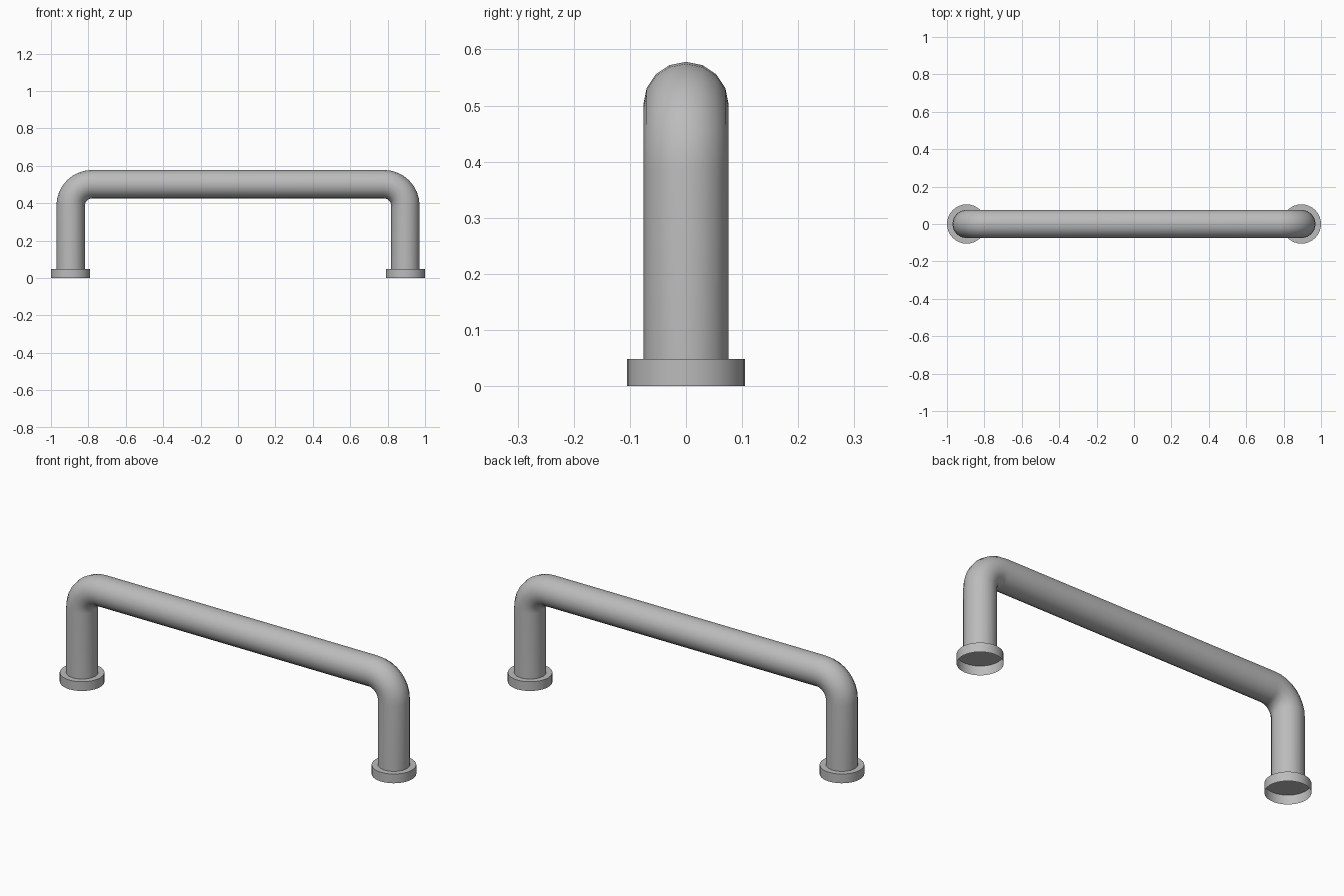
import bpy, bmesh
from math import sin, cos, pi, radians

if "Cube" in bpy.data.objects:
    bpy.data.objects.remove(bpy.data.objects["Cube"])

LEG_X, BAR_Z, TUBE_R, BEND_R = 0.895, 0.502, 0.076, 0.115
COLLAR_R, COLLAR_H = 0.105, 0.048
SIDES, BEND_STEPS = 16, 8

metal = bpy.data.materials.new("grey metal")
metal.use_nodes = True
grey = (0.5, 0.5, 0.5, 1)
metal.diffuse_color = grey
metal.node_tree.nodes["Principled BSDF"].inputs["Base Color"].default_value = grey


def add_object(name, bm):
    bmesh.ops.recalc_face_normals(bm, faces=bm.faces)
    mesh = bpy.data.meshes.new(name)
    bm.to_mesh(mesh)
    bm.free()
    mesh.materials.append(metal)
    obj = bpy.data.objects.new(name, mesh)
    bpy.context.collection.objects.link(obj)
    bpy.ops.object.select_all(action='DESELECT')
    obj.select_set(True)
    bpy.context.view_layer.objects.active = obj
    bpy.ops.object.shade_smooth_by_angle(angle=radians(35))
    return obj


# Handle path: leg, bend, bar, bend, leg as (x, z, outward angle)
path = [(LEG_X, COLLAR_H, 0)]
for side, start in ((1, 0), (-1, pi / 2)):
    for i in range(BEND_STEPS + 1):
        a = start + i / BEND_STEPS * pi / 2
        path.append((side * (LEG_X - BEND_R) + BEND_R * cos(a),
                     BAR_Z - BEND_R + BEND_R * sin(a), a))
path.append((-LEG_X, COLLAR_H, pi))

# Round tube swept along the path
bm = bmesh.new()
rings = []
for x, z, a in path:
    ring = []
    for k in range(SIDES):
        t = 2 * pi * k / SIDES
        out = TUBE_R * cos(t)
        ring.append(bm.verts.new((x + out * cos(a), TUBE_R * sin(t), z + out * sin(a))))
    rings.append(ring)
for r0, r1 in zip(rings, rings[1:]):
    for k in range(SIDES):
        n = (k + 1) % SIDES
        bm.faces.new((r0[k], r0[n], r1[n], r1[k]))
add_object("handle_tube", bm)

# Thin collars at the feet, open underneath
for name, x in (("left_collar", LEG_X), ("right_collar", -LEG_X)):
    bm = bmesh.new()
    top = bmesh.ops.create_circle(bm, cap_ends=True, segments=32, radius=COLLAR_R)["verts"]
    rim = [e for e in bm.edges]
    walls = bmesh.ops.extrude_edge_only(bm, edges=rim)["geom"]
    lower = [v for v in walls if isinstance(v, bmesh.types.BMVert)]
    bmesh.ops.translate(bm, verts=lower, vec=(0, 0, -COLLAR_H))
    bmesh.ops.translate(bm, verts=bm.verts, vec=(x, 0, COLLAR_H))
    add_object(name, bm)
